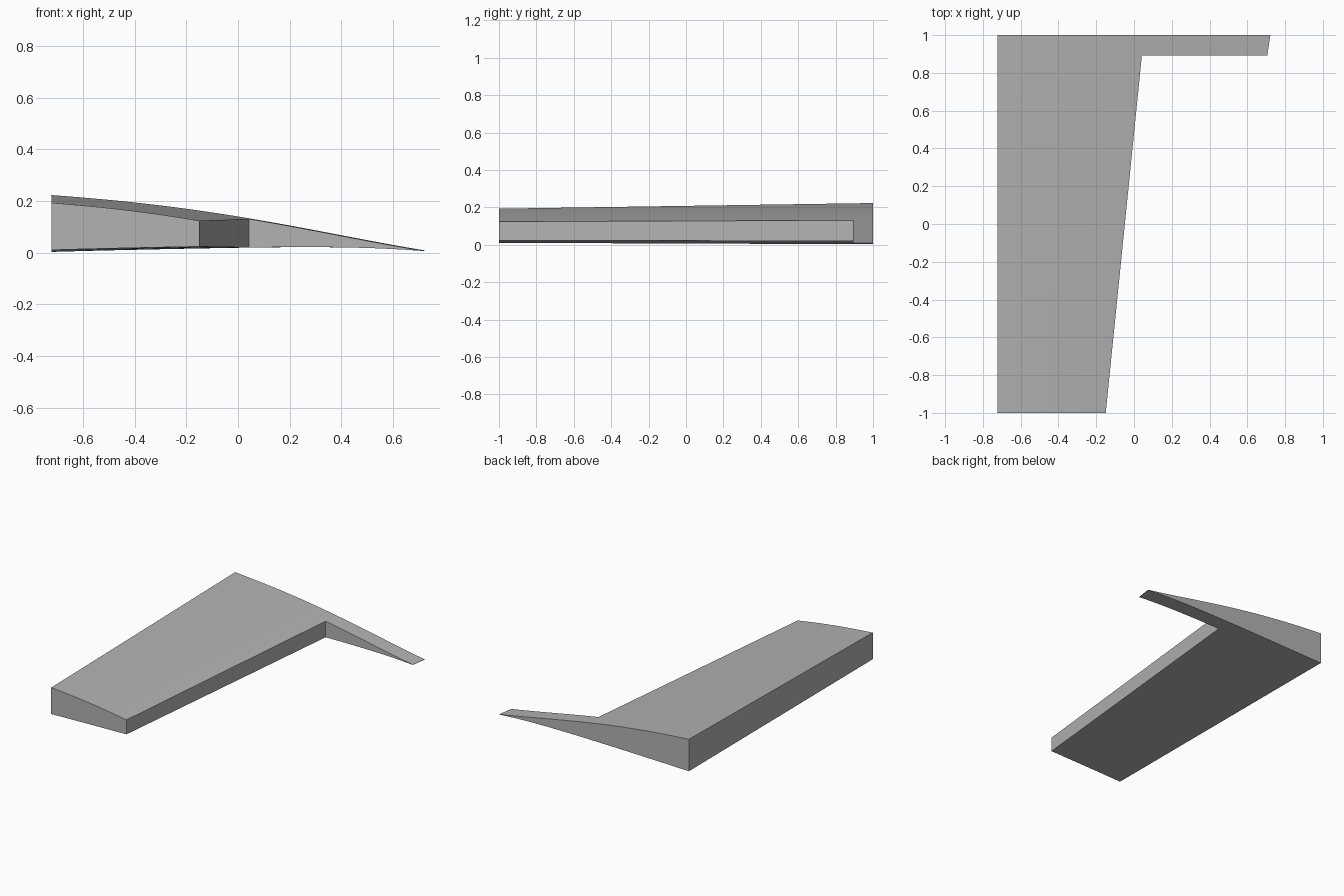
import bpy
import bmesh
import math

cube = bpy.data.objects.get("Cube")
if cube:
    bpy.data.objects.remove(cube, do_unlink=True)

# Airfoil heights at five equal chord stations of the root section
UPPER = [0.223, 0.190, 0.140, 0.075, 0.009]
LOWER = [0.003, 0.012, 0.019, 0.021, 0.007]
LEAD_X = -0.722
PANEL_STEPS, ARM_STEPS = 14, 12
STATIONS = [-1.0, 0.893, 1.0]      # spanwise section positions
CUTS = [0.503, 0.535, 0.535]       # chord fraction where the panel ends


def curve(values, f):
    """Smooth curve through equally spaced values."""
    last = len(values) - 1
    total = 0
    for i, value in enumerate(values):
        for k in range(last + 1):
            if k != i:
                value *= (f * last - k) / (i - k)
        total += value
    return total


def wing_point(y, f, heights):
    """Point on the tapered wing at span y and chord fraction f."""
    outboard = (1 - y) / 2
    chord = 1.444 - 0.306 * outboard
    z = curve(heights, f) * (1 - 0.17 * outboard) + 0.0078 * outboard
    return (LEAD_X + chord * f, y, z)


def chord_fraction(column, cut):
    if column <= PANEL_STEPS:
        return cut * column / PANEL_STEPS
    return cut + (1 - cut) * (column - PANEL_STEPS) / ARM_STEPS


bm = bmesh.new()
columns = PANEL_STEPS + ARM_STEPS


def skin(heights):
    """Panel plus the narrow root arm reaching the trailing edge."""
    verts = {}
    for row, (y, cut) in enumerate(zip(STATIONS, CUTS)):
        for col in range(columns + 1):
            if row > 0 or col <= PANEL_STEPS:
                f = chord_fraction(col, cut)
                verts[row, col] = bm.verts.new(wing_point(y, f, heights))
    for row in range(2):
        for col in range(PANEL_STEPS if row == 0 else columns):
            bm.faces.new([verts[row, col], verts[row, col + 1],
                          verts[row + 1, col + 1], verts[row + 1, col]])
    return verts


top = skin(UPPER)
rim = [e for e in bm.edges if e.is_boundary]
bottom = skin(LOWER)
pair = {vert: bottom[key] for key, vert in top.items()}

# Walls joining the rims of the two skins
for edge in rim:
    a, b = edge.verts
    bm.faces.new([a, b, pair[b], pair[a]])
bmesh.ops.recalc_face_normals(bm, faces=bm.faces)

mesh = bpy.data.meshes.new("wing_panel")
bm.to_mesh(mesh)
bm.free()
wing = bpy.data.objects.new("wing_panel", mesh)
bpy.context.collection.objects.link(wing)

grey = bpy.data.materials.new("light_grey")
grey.use_nodes = True
colour = (0.45, 0.45, 0.45, 1)
grey.diffuse_color = colour
grey.node_tree.nodes["Principled BSDF"].inputs["Base Color"].default_value = colour
mesh.materials.append(grey)

bpy.ops.object.select_all(action="DESELECT")
wing.select_set(True)
bpy.context.view_layer.objects.active = wing
bpy.ops.object.shade_smooth_by_angle(angle=math.radians(30))
